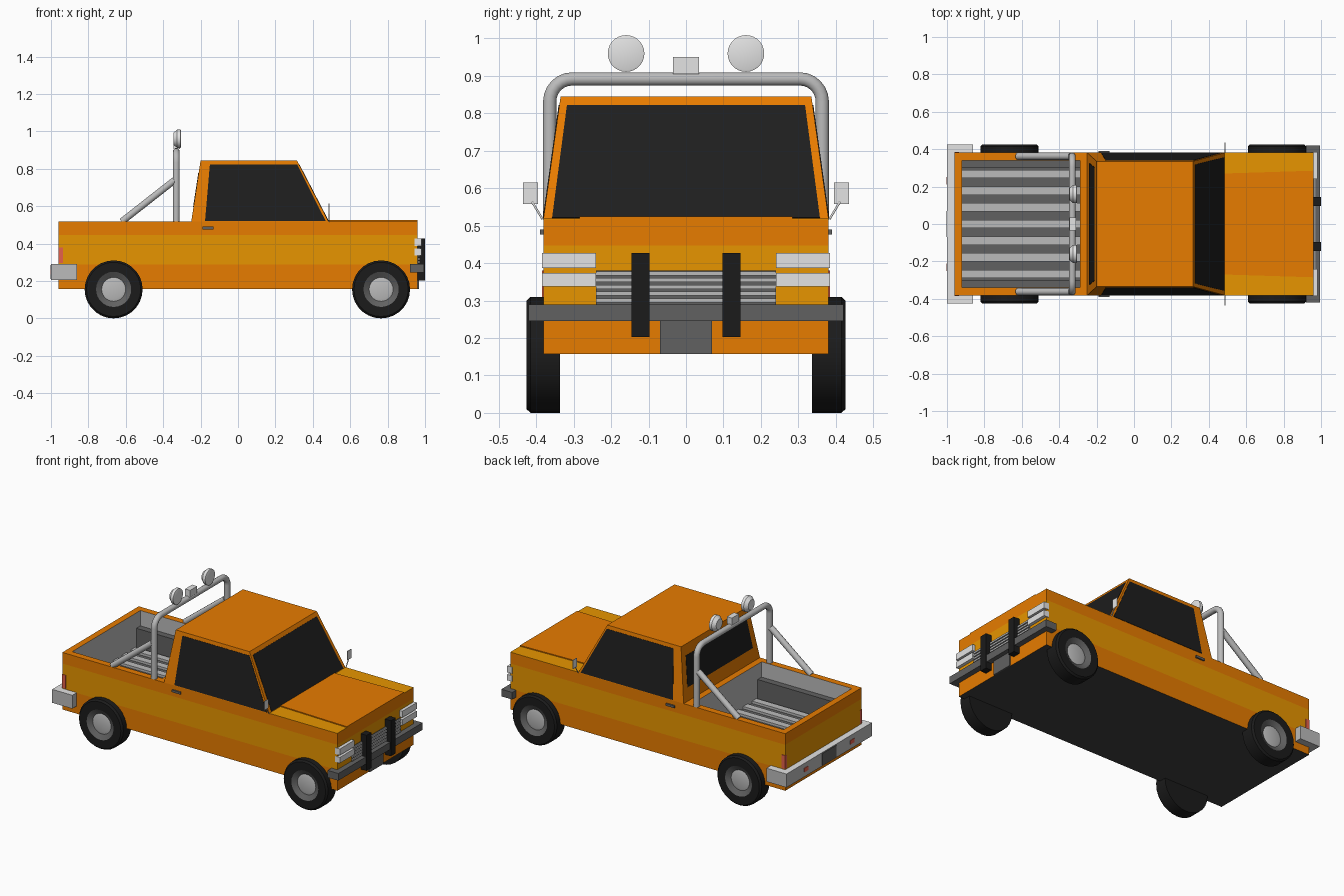
import bpy, bmesh, math
from mathutils import Vector

old = bpy.data.objects.get("Cube")
if old:
    bpy.data.objects.remove(old, do_unlink=True)


def material(name, red, green, blue):
    mat = bpy.data.materials.new(name)
    mat.use_nodes = True
    color = (red, green, blue, 1)
    mat.diffuse_color = color
    mat.node_tree.nodes["Principled BSDF"].inputs["Base Color"].default_value = color
    return mat


orange = material("orange paint", 0.8, 0.2, 0)
amber = material("amber stripe", 0.8, 0.3, 0)
black = material("black rubber", 0.011, 0.011, 0.011)
glass = material("dark glass", 0.013, 0.013, 0.013)
charcoal = material("charcoal underside", 0.05, 0.05, 0.05)
dark_grey = material("dark grey", 0.12, 0.12, 0.12)
steel = material("steel grey", 0.5, 0.5, 0.5)
chrome = material("light grey", 0.77, 0.77, 0.77)
red = material("red lens", 0.78, 0.12, 0.07)


def finish(name, bm, *mats):
    mesh = bpy.data.meshes.new(name)
    bm.to_mesh(mesh)
    bm.free()
    for mat in mats:
        mesh.materials.append(mat)
    obj = bpy.data.objects.new(name, mesh)
    bpy.context.collection.objects.link(obj)
    return obj


def box_mesh(xs, ys, zs):
    bm = bmesh.new()
    bmesh.ops.create_cube(bm, size=1)
    for v in bm.verts:
        v.co = [min(r) if c < 0 else max(r) for c, r in zip(v.co, (xs, ys, zs))]
    bm.normal_update()
    return bm


def box(name, xs, ys, zs, mat, top=None):
    """Block, with an optional second colour on its top face."""
    bm = box_mesh(xs, ys, zs)
    if top:
        for f in bm.faces:
            f.material_index = int(f.normal.z > 0.5)
    return finish(name, bm, mat, top or mat)


def tube(name, points, radius, mat):
    curve = bpy.data.curves.new(name, "CURVE")
    curve.dimensions = "3D"
    curve.bevel_depth = radius
    curve.bevel_resolution = 3
    curve.use_fill_caps = True
    spline = curve.splines.new("POLY")
    spline.points.add(len(points) - 1)
    for p, co in zip(spline.points, points):
        p.co = (*co, 1)
    curve.materials.append(mat)
    obj = bpy.data.objects.new(name, curve)
    bpy.context.collection.objects.link(obj)


def lathe(name, profile, slots, mats, steps=28):
    """Spin (radius, y) points about the y axis; one material slot per band."""
    bm = bmesh.new()
    rings = [[bm.verts.new((r * math.cos(math.tau * i / steps), y,
                            r * math.sin(math.tau * i / steps)))
              for i in range(steps)] for r, y in profile]
    for slot, a, b in zip(slots, rings, rings[1:]):
        for i in range(steps):
            j = (i + 1) % steps
            bm.faces.new((a[i], a[j], b[j], b[i])).material_index = slot
    bm.faces.new(rings[0]).material_index = slots[0]
    bm.faces.new(rings[-1]).material_index = slots[-1]
    bmesh.ops.recalc_face_normals(bm, faces=bm.faces)
    obj = finish(name, bm, *mats)
    obj.data.shade_smooth()
    obj.data.set_sharp_from_angle(angle=math.radians(30))
    return obj


def pane(name, corners, us, vs, mat, depth=0.002):
    """Thin plate covering part of a four-cornered face."""
    a, b, c, d = map(Vector, corners)
    bm = bmesh.new()
    verts = []
    for u, v in ((us[0], vs[0]), (us[1], vs[0]), (us[1], vs[1]), (us[0], vs[1])):
        verts.append(bm.verts.new(a.lerp(b, u).lerp(d.lerp(c, u), v)))
    face = bm.faces.new(verts)
    face.normal_update()
    push = face.normal * depth
    top = bmesh.ops.extrude_face_region(bm, geom=[face])["geom"]
    bmesh.ops.translate(bm, vec=push, verts=[g for g in top if isinstance(g, bmesh.types.BMVert)])
    bmesh.ops.recalc_face_normals(bm, faces=bm.faces)
    return finish(name, bm, mat)


# Body with a stripe band, dark underside and an open bed
END, SIDE, RIM = 0.96, 0.381, 0.517
BED_X, BED_Y, BED_Z = (-0.92, -0.29), (-0.34, 0.34), 0.29
bm = box_mesh((-END, END), (-SIDE, SIDE), (0.157, RIM))
cuts = [((0, 0, z), (0, 0, 1)) for z in (0.288, 0.447)]
cuts += [((x, 0, 0), (1, 0, 0)) for x in BED_X]
cuts += [((0, y, 0), (0, 1, 0)) for y in BED_Y]
for co, no in cuts:
    bmesh.ops.bisect_plane(bm, geom=bm.verts[:] + bm.edges[:] + bm.faces[:], plane_co=co, plane_no=no)
bm.normal_update()
opening = []
for f in bm.faces:
    c = f.calc_center_median()
    if f.normal.z < -0.5:
        f.material_index = 2
    elif abs(f.normal.z) < 0.5 and 0.288 < c.z < 0.447:
        f.material_index = 1
    elif f.normal.z > 0.5 and BED_X[0] < c.x < BED_X[1] and abs(c.y) < BED_Y[1]:
        opening.append(f)
bmesh.ops.delete(bm, geom=opening, context="FACES")
finish("body", bm, orange, amber, charcoal)

# Bed liner, floor slats and side boxes
bm = box_mesh(BED_X, BED_Y, (BED_Z, RIM))
bmesh.ops.delete(bm, geom=[f for f in bm.faces if f.normal.z > 0.5], context="FACES")
for f in bm.faces:
    f.material_index = int(f.normal.z < -0.5)
bmesh.ops.reverse_faces(bm, faces=bm.faces)
finish("bed_liner", bm, steel, dark_grey)
for i in range(-3, 4):
    y = i * 0.089
    box("bed_slat", BED_X, (y - 0.022, y + 0.022), (BED_Z, BED_Z + 0.015), steel)

# Cab and its windows
ROOF = 0.845
low = [(-0.25, -SIDE, RIM), (0.485, -SIDE, RIM), (0.485, SIDE, RIM), (-0.25, SIDE, RIM)]
high = [(-0.2, -0.335, ROOF), (0.315, -0.335, ROOF), (0.315, 0.335, ROOF), (-0.2, 0.335, ROOF)]
bm = bmesh.new()
lv, hv = [bm.verts.new(p) for p in low], [bm.verts.new(p) for p in high]
bm.faces.new(hv)
for i in range(4):
    j = (i + 1) % 4
    bm.faces.new((lv[i], lv[j], hv[j], hv[i]))
finish("cab", bm, orange)
windows = [("right_window", (0.1, 0.98), (0.01, 0.93)), ("windshield", (0.03, 0.97), (0.01, 0.93)),
           ("left_window", (0.02, 0.9), (0.01, 0.93)), ("rear_window", (0.06, 0.94), (0.24, 0.8))]
for i, (name, us, vs) in enumerate(windows):
    j = (i + 1) % 4
    pane(name, (low[i], low[j], high[j], high[i]), us, vs, glass)

# Hood: raised orange centre between amber side strips
hood = [(0.485, -0.27, RIM), (END, -0.285, RIM), (END, 0.285, RIM), (0.485, 0.27, RIM)]
pane("hood_panel", hood, (0, 1), (0, 1), orange, 0.008)
for s in (-1, 1):
    strip = [(0.485, s * 0.27, RIM), (END, s * 0.285, RIM), (END, s * SIDE, RIM), (0.485, s * SIDE, RIM)]
    pane("hood_side", strip if s > 0 else strip[::-1], (0, 1), (0, 1), amber)

# Front end
box("grille", (END, 0.965), (-0.24, 0.24), (0.29, 0.38), dark_grey)
for i in range(5):
    z = 0.295 + i * 0.018
    box("grille_bar", (END, 0.972), (-0.24, 0.24), (z, z + 0.011), steel)
box("front_bumper", (0.92, 0.995), (-0.42, 0.42), (0.245, 0.29), dark_grey)
box("front_plate", (END, 0.968), (-0.07, 0.07), (0.157, 0.245), dark_grey)

# Rear end
box("rear_bumper", (-1, -END), (-0.425, 0.425), (0.205, 0.29), steel, chrome)
box("rear_plate", (-1.003, -1), (-0.07, 0.07), (0.21, 0.285), dark_grey)

# Roll bar hoop with rounded corners
BAR_X, BAR_Y, BAR_Z, BEND = -0.33, 0.364, 0.892, 0.06
arc = []
for i in range(7):
    t = math.radians(15 * i)
    arc.append((BAR_X, BAR_Y - BEND + BEND * math.cos(t), BAR_Z - BEND + BEND * math.sin(t)))
half = [(BAR_X, BAR_Y, RIM)] + arc
tube("roll_bar", half + [(x, -y, z) for x, y, z in reversed(half)], 0.0185, steel)
box("centre_lamp", (-0.345, -0.31), (-0.035, 0.035), (0.905, 0.95), chrome)

# Parts on both sides
for s, side in ((-1, "right"), (1, "left")):
    def pair(name, xs, ys, zs, mat, top=None):
        box(side + "_" + name, xs, [s * y for y in ys], zs, mat, top)

    pair("bed_box", BED_X, (0.3, 0.34), (BED_Z, 0.42), dark_grey)
    pair("upper_headlight", (0.945, 0.98), (0.24, 0.384), (0.387, 0.427), chrome)
    pair("lower_headlight", (0.945, 0.98), (0.24, 0.384), (0.337, 0.374), chrome)
    pair("bumper_guard", (END, 1), (0.097, 0.145), (0.203, 0.427), black)
    pair("bumper_corner", (-END, -0.86), (SIDE, 0.425), (0.205, 0.29), steel, chrome)
    pair("bumper_lens", (-1.003, -1), (0.21, 0.25), (0.235, 0.26), red)
    pair("tail_light", (-0.961, -0.935), (0.365, 0.384), (0.295, 0.38), red)
    pair("door_handle", (-0.19, -0.13), (SIDE, 0.39), (0.476, 0.49), dark_grey)
    pair("mirror", (0.485, 0.488), (0.395, 0.435), (0.558, 0.615), chrome)
    tube(side + "_mirror_stalk", [(0.486, s * 0.383, RIM), (0.486, s * 0.412, 0.565)], 0.003, chrome)
    tube(side + "_brace", [(-0.34, s * 0.362, 0.738), (-0.622, s * 0.362, RIM)], 0.019, steel)

    lamp = lathe(side + "_roof_lamp", [(0.032, -0.02), (0.049, 0), (0.049, 0.018), (0.044, 0.02)],
                 (0, 0, 0), [chrome])
    lamp.rotation_euler.z = -math.pi / 2
    lamp.location = (-0.325, s * 0.16, 0.96)

    # Tyre, rim and hub in one lathe
    profile = [(0.155, 0.337), (0.155, 0.415), (0.145, 0.426),
               (0.094, 0.426), (0.064, 0.408), (0.05, 0.412)]
    for end, x in (("rear", -0.665), ("front", 0.765)):
        wheel = lathe(end + "_" + side + "_wheel", [(r, s * y) for r, y in profile],
                      (0, 0, 0, 1, 2), [black, dark_grey, steel])
        wheel.location = (x, 0, 0.155)
